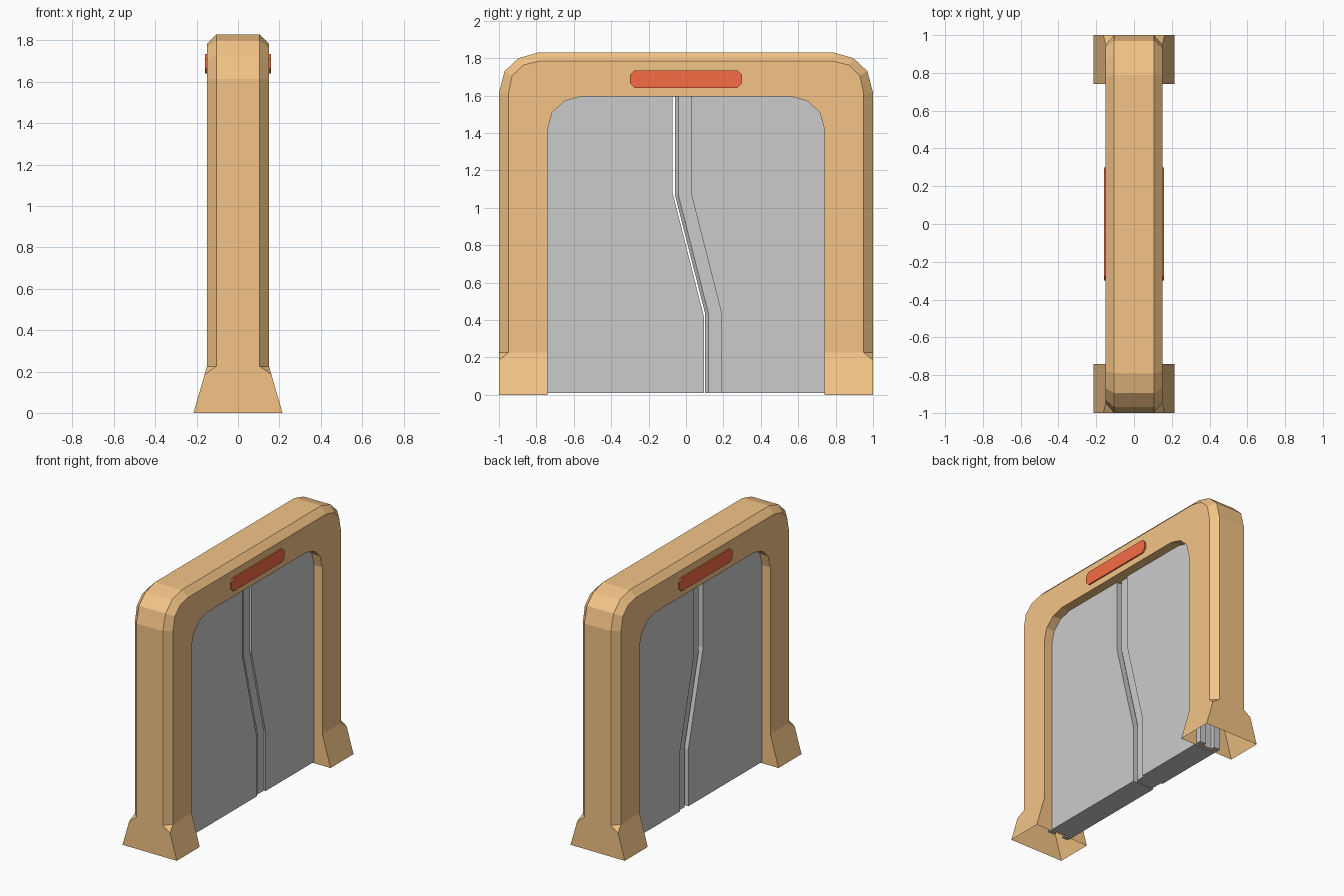
import bpy, bmesh

if "Cube" in bpy.data.objects:
    bpy.data.objects.remove(bpy.data.objects["Cube"])


def material(name, rgb):
    m = bpy.data.materials.new(name)
    m.diffuse_color = (*rgb, 1)
    m.use_nodes = True
    m.node_tree.nodes["Principled BSDF"].inputs["Base Color"].default_value = m.diffuse_color
    return m


def finish(name, bm, mat=None):
    bmesh.ops.remove_doubles(bm, verts=bm.verts, dist=1e-5)
    bmesh.ops.recalc_face_normals(bm, faces=bm.faces)
    me = bpy.data.meshes.new(name)
    bm.to_mesh(me)
    bm.free()
    ob = bpy.data.objects.new(name, me)
    bpy.context.collection.objects.link(ob)
    if mat:
        me.materials.append(mat)
    return ob


def face(bm, pts):
    bm.faces.new([bm.verts.new(p) for p in pts])


def loft(bm, rings, caps=True):
    rows = [[bm.verts.new(p) for p in r] for r in rings]
    n = len(rows[0])
    for a, b in zip(rows, rows[1:]):
        for i in range(n):
            bm.faces.new((a[i], a[(i + 1) % n], b[(i + 1) % n], b[i]))
    if caps:
        bm.faces.new(rows[0])
        bm.faces.new(rows[-1])


orange = material("orange_paint", (0.9, 0.55, 0.24))
red = material("red_lamp", (0.92, 0.15, 0.06))

# Arch: outer edge, chamfer edge and opening edge (y, z) along one half
FOOT = 0.225
half = [((1, FOOT), (.95, FOOT), (.74, FOOT)),
        ((1, 1.615), (.95, 1.61), (.74, 1.42)),
        ((.97, 1.73), (.93, 1.705), (.715, 1.51)),
        ((.895, 1.80), (.87, 1.763), (.65, 1.57)),
        ((.79, 1.83), (.78, 1.785), (.56, 1.595))]
path = half + [tuple((-y, z) for y, z in s) for s in reversed(half)]
bm = bmesh.new()
loft(bm, [[(-.105, *o), (-.15, *c), (-.15, *i), (.15, *i), (.15, *c), (.105, *o)]
          for o, c, i in path], caps=False)

# Flared feet, open underneath
for s in (1, -1):
    for m in (1, -1):
        o, c, i = (m * .105, s, FOOT), (m * .15, s * .95, FOOT), (m * .15, s * .74, FOOT)
        k = (m * .1616, s, .185)
        b1, b2 = (m * .215, s, 0), (m * .215, s * .74, 0)
        face(bm, (o, c, k))
        face(bm, (c, i, b2, b1, k))
    face(bm, [(-.105, s, FOOT), (-.1616, s, .185), (-.215, s, 0),
              (.215, s, 0), (.1616, s, .185), (.105, s, FOOT)])
    face(bm, [(-.15, s * .74, FOOT), (-.215, s * .74, 0),
              (.215, s * .74, 0), (.15, s * .74, FOOT)])
finish("arch_frame", bm, orange)

# Doors: plan section lofted up a zigzag seam
TOP, BOTTOM, END, T = 1.63, .01, .78, .085


def door(name, section, levels, end):
    bm = bmesh.new()
    rings = []
    for z, shift in levels:
        seam = [(x, y + shift, z) for x, y in section]
        groove = [(.035, end), (.035, end * .96), (-.035, end * .96), (-.035, end)]
        outer = [(T, end)] + groove + [(-T, end)]
        rings.append(seam + [(x, y, z) for x, y in outer])
    loft(bm, rings)
    finish(name, bm)


door("left_door", [(-T, -.073), (T, -.073)],
     [(BOTTOM, .168), (.42, .168), (1.085, 0), (TOP, 0)], -END)
door("right_door", [(-T, .03), (-.072, .03), (-.072, -.04), (-.055, -.058),
                    (.055, -.058), (.072, -.04), (.072, .03), (T, .03)],
     [(BOTTOM, .16), (.435, .16), (1.065, 0), (TOP, 0)], END)

# Warning lamp showing on both faces of the lintel
octagon = [(-.3, 1.665), (-.275, 1.64), (.275, 1.64), (.3, 1.665),
           (.3, 1.71), (.275, 1.735), (-.275, 1.735), (-.3, 1.71)]
for name, x0, x1 in (("lamp_right", .14, .16), ("lamp_left", -.14, -.16)):
    bm = bmesh.new()
    loft(bm, [[(x, y, z) for y, z in octagon] for x in (x0, x1)])
    finish(name, bm, red)
